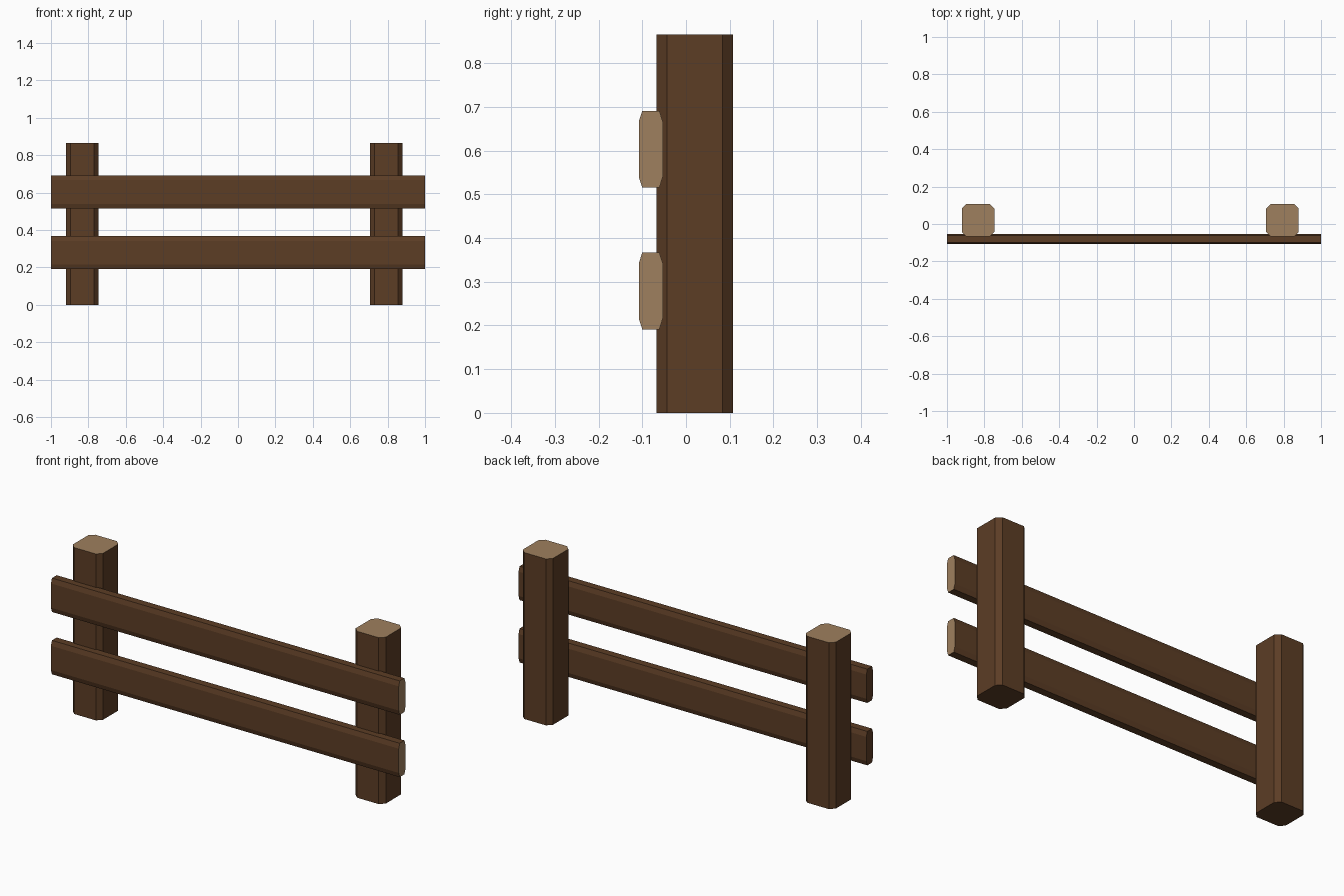
import bpy
import bmesh
from mathutils import Vector

if "Cube" in bpy.data.objects:
    bpy.data.objects.remove(bpy.data.objects["Cube"])


def make_material(name, color):
    m = bpy.data.materials.new(name)
    m.diffuse_color = (*color, 1.0)
    m.use_nodes = True
    m.node_tree.nodes["Principled BSDF"].inputs["Base Color"].default_value = m.diffuse_color
    return m


BARK = make_material("dark brown wood", (0.107, 0.047, 0.0185))
CUT = make_material("pale cut wood", (0.345, 0.215, 0.112))


def chamfered(u0, u1, v0, v1, cu, cv):
    """Eight-sided rectangle outline with clipped corners, counter-clockwise."""
    return [(u0 + cu, v0), (u1 - cu, v0), (u1, v0 + cv), (u1, v1 - cv),
            (u1 - cu, v1), (u0 + cu, v1), (u0, v1 - cv), (u0, v0 + cv)]


def beam(name, outline, axis, start, end):
    """Extrude an outline along an axis; only the far end shows cut wood."""
    place = {"x": lambda u, v, t: (t, u, v), "z": lambda u, v, t: (u, v, t)}[axis]
    direction = Vector(place(0, 0, 1))
    bm = bmesh.new()
    base = bm.faces.new([bm.verts.new(place(u, v, start)) for u, v in outline])
    result = bmesh.ops.extrude_face_region(bm, geom=[base], use_keep_orig=True)
    moved = [g for g in result["geom"] if isinstance(g, bmesh.types.BMVert)]
    bmesh.ops.translate(bm, verts=moved, vec=direction * (end - start))
    bmesh.ops.recalc_face_normals(bm, faces=bm.faces)
    for f in bm.faces:
        f.material_index = 1 if f.normal.dot(direction) > 0.9 else 0
    mesh = bpy.data.meshes.new(name)
    bm.to_mesh(mesh)
    bm.free()
    mesh.materials.append(BARK)
    mesh.materials.append(CUT)
    bpy.context.collection.objects.link(bpy.data.objects.new(name, mesh))


# Upright posts
for name, x0, x1 in (("left_post", -0.92, -0.747), ("right_post", 0.707, 0.88)):
    beam(name, chamfered(x0, x1, -0.067, 0.107, 0.024, 0.024), "z", 0.0, 0.865)

# Horizontal rails on the front
for name, z0, z1 in (("lower_rail", 0.191, 0.367), ("upper_rail", 0.515, 0.691)):
    beam(name, chamfered(-0.108, -0.053, z0, z1, 0.008, 0.025), "x", -1.0, 1.0)
